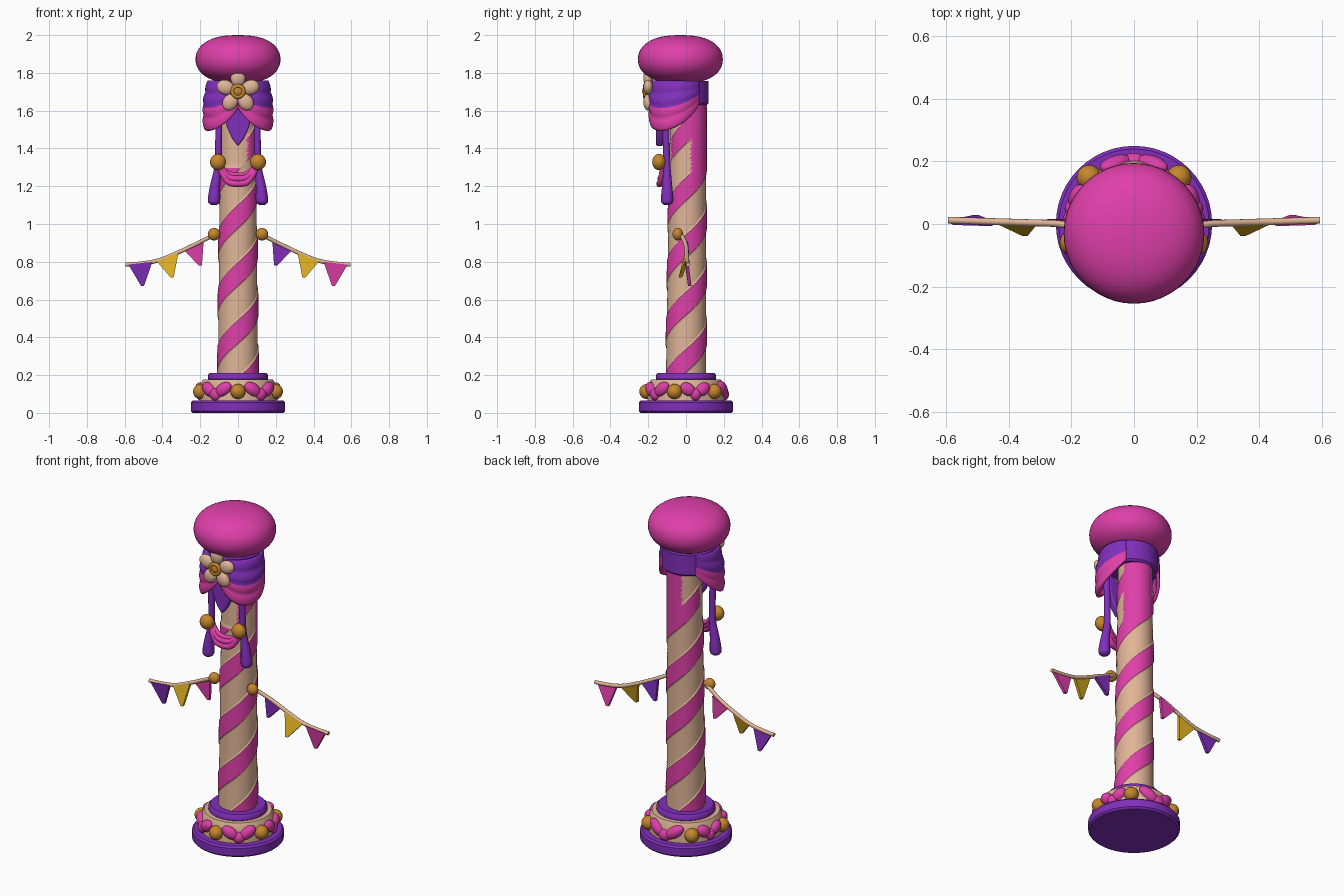
import bpy, bmesh, math
from math import pi, sin, cos, radians
from mathutils import Vector

if "Cube" in bpy.data.objects:
    bpy.data.objects.remove(bpy.data.objects["Cube"])


def mat(name, rgb):
    m = bpy.data.materials.new(name)
    m.diffuse_color = (*rgb, 1)
    m.use_nodes = True
    m.node_tree.nodes["Principled BSDF"].inputs["Base Color"].default_value = m.diffuse_color
    return m


PINK = mat("pink", (0.74, 0.05, 0.40))
PURPLE = mat("purple", (0.22, 0.028, 0.50))
TAN = mat("tan", (0.75, 0.46, 0.31))
GOLD = mat("gold", (0.56, 0.24, 0.025))
YELLOW = mat("yellow", (0.70, 0.42, 0.015))


def smooth(ob, angle=40):
    bpy.ops.object.select_all(action='DESELECT')
    ob.select_set(True)
    bpy.context.view_layer.objects.active = ob
    bpy.ops.object.shade_smooth_by_angle(angle=radians(angle))


def mesh(name, verts, faces, mats, loc=(0, 0, 0), fix=True):
    me = bpy.data.meshes.new(name)
    me.from_pydata(verts, [], faces)
    ob = bpy.data.objects.new(name, me)
    ob.location = loc
    bpy.context.collection.objects.link(ob)
    for m in mats:
        me.materials.append(m)
    if fix:
        bm = bmesh.new()
        bm.from_mesh(me)
        bmesh.ops.remove_doubles(bm, verts=bm.verts, dist=1e-5)
        bmesh.ops.recalc_face_normals(bm, faces=bm.faces)
        bm.to_mesh(me)
        bm.free()
    return ob


def lathe(name, prof, m, loc=(0, 0, 0), n=48):
    verts = [(r * cos(2 * pi * i / n), r * sin(2 * pi * i / n), z) for r, z in prof for i in range(n)]
    faces = [(j * n + i, j * n + (i + 1) % n, (j + 1) * n + (i + 1) % n, (j + 1) * n + i)
             for j in range(len(prof) - 1) for i in range(n)]
    ob = mesh(name, verts, faces, [m], loc)
    smooth(ob)
    return ob


def ball(name, loc, scale, m, rot=(0, 0, 0)):
    bpy.ops.mesh.primitive_uv_sphere_add(segments=24, ring_count=14, radius=1, location=loc, rotation=rot)
    ob = bpy.context.object
    ob.name = name
    ob.scale = scale
    ob.data.materials.append(m)
    smooth(ob)
    return ob


def tube(name, pts, m):
    """Round tube through (x, y, z, radius) points."""
    cu = bpy.data.curves.new(name, 'CURVE')
    cu.dimensions = '3D'
    cu.bevel_depth = 1
    cu.bevel_resolution = 4
    cu.use_fill_caps = True
    sp = cu.splines.new('NURBS')
    sp.points.add(len(pts) - 1)
    for p, (x, y, z, r) in zip(sp.points, pts):
        p.co = (x, y, z, 1)
        p.radius = r
    sp.use_endpoint_u = True
    sp.order_u = 3
    cu.materials.append(m)
    ob = bpy.data.objects.new(name, cu)
    bpy.context.collection.objects.link(ob)
    bpy.ops.object.select_all(action='DESELECT')
    ob.select_set(True)
    bpy.context.view_layer.objects.active = ob
    bpy.ops.object.convert(target='MESH')
    smooth(bpy.context.object, 50)


# Stepped base
lathe("base_plinth", [(0, 0), (.24, 0), (.25, .01), (.25, .055), (.24, .065), (0, .065)], PURPLE)
lathe("base_tier", [(0, .06), (.205, .06), (.205, .11), (.197, .155), (.185, .178), (0, .178)], TAN)
lathe("base_ring", [(0, .17), (.15, .17), (.16, .18), (.16, .2), (.15, .212), (0, .212)], PURPLE)

# Base garland: five gold beads with heart-shaped bows between them
angles = [-90, -17, 46, 134, 197, 270]
for a0, a1 in zip(angles, angles[1:]):
    a, gap = radians(a0), radians(a1 - a0)
    ball("base_bead", (.207 * cos(a), .207 * sin(a), .113), (.04,) * 3, GOLD)
    for f, z, tilt, sx in ((.31, .125, -.6, .05), (.69, .125, .6, .05), (.5, .098, 0, .034)):
        b = a + gap * f
        ball("base_bow", (.2 * cos(b), .2 * sin(b), z), (sx * gap / 1.27, .028, .033), PINK, (0, -tilt, b + pi / 2))

# Twisted column: the grid follows the helix, so stripe edges stay clean
N, M, PITCH, Z0, Z1 = 80, 130, .61, .2, 1.75


def stripe_info(ph, z):
    """Is this spot of the column pink?"""
    deg = math.degrees(ph - pi / 2 + 2 * pi * (z - .43) / PITCH) % 360
    stripe = cos(2 * ph) > .25
    wrap = 10 < deg < 115 and z > 1.25 + (deg - 45) * PITCH / 360
    return wrap or stripe and (z < 1.3 or deg < 180 or deg > 300)


verts, faces, ids = [], [], []
for j in range(M + 1):
    t = j / M
    z = Z0 + (Z1 - Z0) * t
    for i in range(N):
        ph = i / N * 2 * pi
        a = ph - pi / 2 + 2 * pi * (z - .43) / PITCH
        r = .106 - .013 * t + (.005 if stripe_info(ph, z) else 0)
        verts.append((r * cos(a), r * sin(a) + .012 * t, z))
for j in range(M):
    for i in range(N):
        faces.append((j * N + i, j * N + (i + 1) % N, (j + 1) * N + (i + 1) % N, (j + 1) * N + i))
        ids.append(int(stripe_info((i + .5) / N * 2 * pi, Z0 + (Z1 - Z0) * (j + .5) / M)))
col = mesh("striped_column", verts, faces, [TAN, PINK], fix=False)
col.data.polygons.foreach_set("material_index", ids)
smooth(col)

# Cushion cap and collar
prof = []
for i in range(25):
    t = -pi / 2 + pi * i / 24
    s, c = sin(t), max(cos(t), 0)
    prof.append((.225 * c ** .8, 1.872 + .128 * math.copysign(abs(s) ** .95, s)))
lathe("cushion_cap", prof, PINK, (0, -.03, 0))
lathe("collar", [(0, 1.635), (.14, 1.63), (.15, 1.64), (.15, 1.757), (0, 1.757)], PURPLE, (0, -.03, 0))

# Draped swags on both sides, purple above and pink below
U, V = 36, 20
for s in (1, -1):
    verts, faces, ids = [], [], []
    for i in range(U + 1):
        u = i / U
        a = radians(-92 + 132 * u)
        w = sin(pi * u ** .85)
        for j in range(V + 1):
            v = j / V
            r = .144 + .036 * w * min(1, v * 1.6 + .3) + .007 * abs(sin(v * 4 * pi)) * w
            verts.append((s * r * cos(a), -.028 + r * sin(a), 1.755 - v * (.12 + .14 * w)))
    for i in range(U):
        for j in range(V):
            p = i * (V + 1) + j
            f = (p, p + V + 1, p + V + 2, p + 1)
            faces.append(f if s < 0 else f[::-1])
            ids.append(1 if j >= V * .55 else 0)
    ob = mesh("draped_swag", verts, faces, [PURPLE, PINK], fix=False)
    ob.data.polygons.foreach_set("material_index", ids)
    sol = ob.modifiers.new("thick", 'SOLIDIFY')
    sol.thickness = .018
    sol.offset = 0
    smooth(ob, 60)

# Pointed front pendant
half = [(0, 1.41), (.03, 1.45), (.058, 1.51), (.07, 1.56), (.07, 1.65)]
outline = half + [(-x, z) for x, z in half[:0:-1]]
n = len(outline)
verts = [(x, y, z) for y in (-.16, -.12) for x, z in outline]
faces = [tuple(range(n)), tuple(range(n, 2 * n))] + \
        [(i, (i + 1) % n, n + (i + 1) % n, n + i) for i in range(n)]
ob = mesh("front_pendant", verts, faces, [PURPLE])
bev = ob.modifiers.new("soft", 'BEVEL')
bev.width = .008
bev.segments = 2
smooth(ob)

# Flower
FC = Vector((0, -.2, 1.702))
for k in range(5):
    a = radians(90 + 72 * k)
    ball("flower_petal", FC + Vector((.07 * cos(a), 0, .07 * sin(a))), (.047, .026, .039), TAN, (0, -a, 0))
ball("flower_heart", FC + Vector((0, -.006, 0)), (.032, .026, .032), GOLD)
bpy.ops.mesh.primitive_torus_add(major_radius=.029, minor_radius=.011, major_segments=24, minor_segments=10,
                                 location=FC + Vector((0, -.018, 0)), rotation=(pi / 2, 0, 0))
bpy.context.object.name = "flower_ring"
bpy.context.object.data.materials.append(GOLD)
smooth(bpy.context.object)

# Hanging straps with tassels and beads
for s in (1, -1):
    tube("tassel", [(s * .102, -.11, 1.68, .018), (s * .102, -.105, 1.4, .018), (s * .105, -.1, 1.3, .018),
                    (s * .122, -.1, 1.2, .027), (s * .127, -.1, 1.13, .034), (s * .127, -.1, 1.108, .03),
                    (s * .127, -.1, 1.1, .012)], PURPLE)
    ball("tassel_bead", (s * .106, -.143, 1.328), (.042, .036, .043), GOLD)
# Small pink swag between the beads
for dz, r, y in ((0, .018, 0), (-.026, .018, -.006), (.02, .014, .008)):
    tube("small_swag", [(-.1, -.11 + y, 1.32, r), (-.07, -.125 + y, 1.25 + dz, r), (0, -.137 + y, 1.235 + dz, r),
                        (.07, -.125 + y, 1.25 + dz, r), (.1, -.11 + y, 1.32, r)], PINK)

# Bunting: rope, bead and three flags on each side
flags = [((.182, .908), (.285, .86), (.198, .775), .008),
         ((.315, .848), (.432, .805), (.348, .712), -.03),
         ((.453, .8), (.58, .785), (.505, .667), .02)]
for s, colours in ((1, (PURPLE, YELLOW, PINK)), (-1, (PINK, YELLOW, PURPLE))):
    tube("bunting_rope", [(s * x, y, z, .011) for x, y, z in
                          ((.1, -.035, .955), (.2, 0, .905), (.33, .004, .842), (.46, .008, .79), (.595, .012, .785))],
         TAN)
    ball("bunting_bead", (s * .127, -.043, .946), (.033, .028, .033), GOLD)
    for (a, b, c, ty), m in zip(flags, colours):
        tri = [(*a, .002), (*b, .006), (c[0] + .008, c[1] + .004, ty), (c[0] - .007, c[1] + .004, ty)]
        verts = [(s * x, y + d, z) for d in (-.009, .009) for x, z, y in tri]
        faces = [(0, 1, 2, 3), (4, 5, 6, 7)] + [(i, (i + 1) % 4, 4 + (i + 1) % 4, 4 + i) for i in range(4)]
        mesh("bunting_flag", verts, faces, [m])
